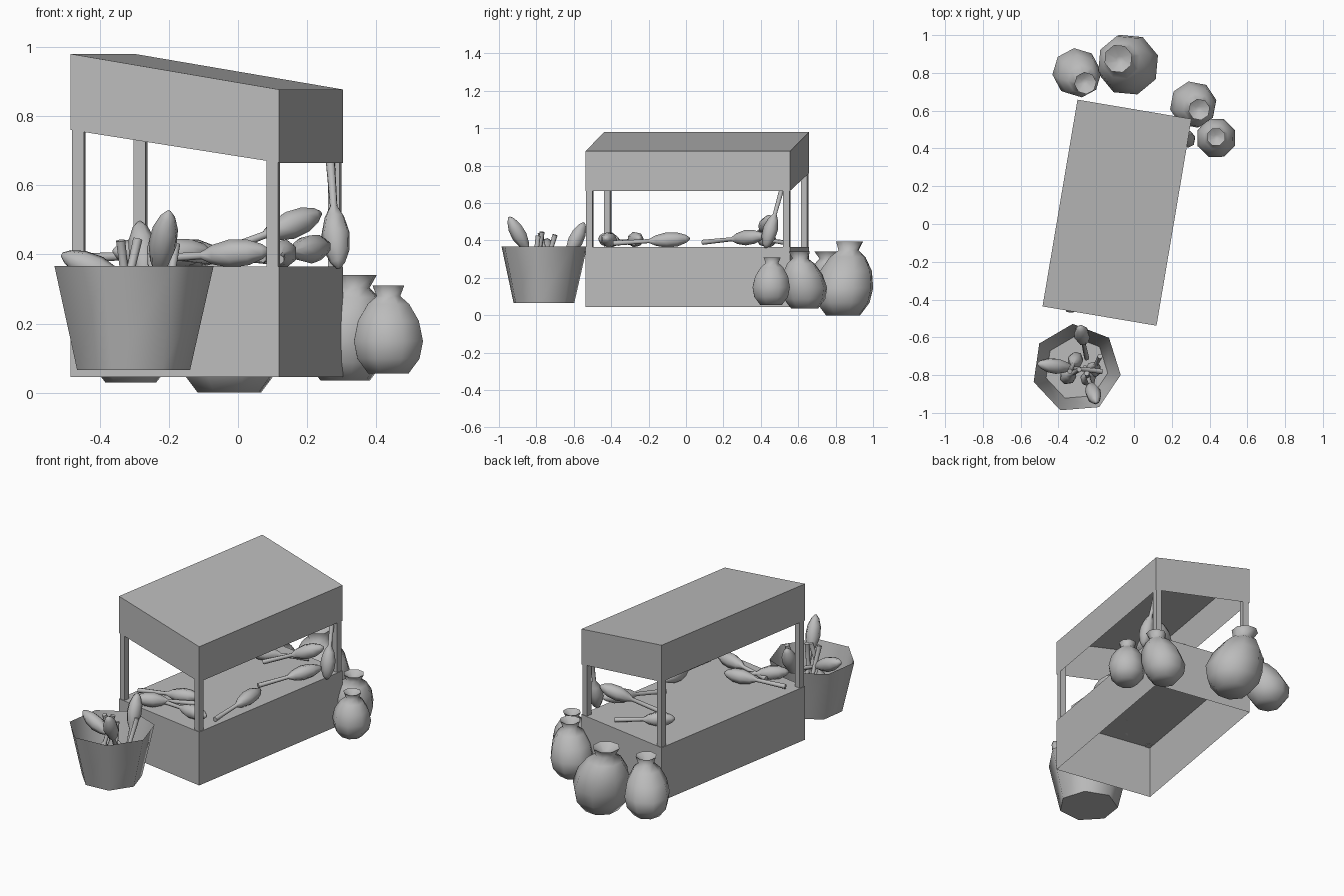
import bpy, bmesh, math
from mathutils import Matrix, Vector

if "Cube" in bpy.data.objects:
    bpy.data.objects.remove(bpy.data.objects["Cube"])

GREY = (0.5, 0.5, 0.5, 1)
mat = bpy.data.materials.new("plain grey")
mat.use_nodes = True
mat.diffuse_color = GREY
mat.node_tree.nodes["Principled BSDF"].inputs["Base Color"].default_value = GREY


def finish(bm, name, smooth=None):
    mesh = bpy.data.meshes.new(name)
    bm.to_mesh(mesh)
    bm.free()
    mesh.materials.append(mat)
    obj = bpy.data.objects.new(name, mesh)
    bpy.context.collection.objects.link(obj)
    if smooth:
        bpy.ops.object.select_all(action='DESELECT')
        obj.select_set(True)
        bpy.context.view_layer.objects.active = obj
        bpy.ops.object.shade_smooth_by_angle(angle=math.radians(smooth))
    return obj


def loft(name, rings, sides, axis=Vector((0, 0, 1)), start=0.0, cap_end=True, smooth=60):
    """Join regular polygon rings given as (centre, radius)."""
    bm = bmesh.new()
    turn = axis.to_track_quat('Z', 'Y')
    loops = []
    for centre, radius in rings:
        loop = []
        for i in range(sides):
            a = start + math.tau * i / sides
            offset = Vector((math.cos(a), math.sin(a), 0)) * radius
            loop.append(bm.verts.new(centre + turn @ offset))
        loops.append(loop)
    for low, high in zip(loops, loops[1:]):
        for i in range(sides):
            j = (i + 1) % sides
            bm.faces.new((low[i], low[j], high[j], high[i]))
    bm.faces.new(loops[0][::-1])
    if cap_end:
        bm.faces.new(loops[-1])
    return finish(bm, name, smooth)


# Stall: turned slightly about the vertical
W, L = 0.306, 0.555
stall = Matrix.Translation((-0.09, 0.06, 0)) @ Matrix.Rotation(math.radians(-9.6), 4, 'Z')


def block(name, cx, cy, hx, hy, bottom, top, open_below=False):
    """Box whose bottom and top heights are given at the -x and +x sides."""
    bm = bmesh.new()
    bmesh.ops.create_cube(bm, size=2)
    for v in bm.verts:
        heights = top if v.co.z > 0 else bottom
        z = heights[1] if v.co.x > 0 else heights[0]
        v.co = stall @ Vector((cx + v.co.x * hx, cy + v.co.y * hy, z))
    if open_below:
        bm.normal_update()
        under = [f for f in bm.faces if f.normal.z < -0.5]
        bmesh.ops.delete(bm, geom=under, context='FACES_ONLY')
    return finish(bm, name)


block("counter", 0, 0, W, L, (0.045, 0.045), (0.365, 0.365), True)
block("canopy", 0, 0, W, L, (0.76, 0.665), (0.98, 0.877), True)
for sx, side in ((-1, "right"), (1, "left")):
    for sy, end in ((-1, "front"), (1, "back")):
        top = 0.96 if sx < 0 else 0.87
        block(f"{end}_{side}_post", sx * (W - 0.021), sy * (L - 0.021),
              0.017, 0.017, (0.36, 0.36), (top, top))

# Basket: open seven-sided tub
hub = Vector((-0.305, -0.765, 0))
loft("basket", [(hub + Vector((0, 0, 0.065)), 0.168), (hub + Vector((0, 0, 0.367)), 0.237)],
     7, start=math.radians(17.5), cap_end=False)

# Sacks: bulging body, tied neck, flared mouth
SACK = [(0.58, 0), (0.9, 0.17), (1, 0.37), (0.88, 0.6), (0.6, 0.79),
        (0.34, 0.88), (0.46, 1), (0.12, 0.91)]


def sack(name, x, y, z, radius, height, lean, start):
    rings = []
    for r, t in SACK:
        shift = Vector(lean) * max(0, (t - 0.3) / 0.6)
        rings.append((Vector((x + shift.x, y + shift.y, z + t * height)), r * radius))
    loft(name, rings, 8, start=start, smooth=75)


sack("large_sack", -0.025, 0.84, 0.0, 0.165, 0.395, (-0.05, 0.03), 0.3)
sack("right_sack", -0.31, 0.81, 0.03, 0.128, 0.31, (0.045, -0.055), 0.1)
sack("left_sack", 0.31, 0.635, 0.035, 0.125, 0.305, (0.03, -0.025), 0.2)
sack("small_sack", 0.435, 0.455, 0.055, 0.108, 0.255, (0, 0.005), 0.4)

# Produce: thin stalk swelling into a pointed body
PRODUCE = [(0.014, 0), (0.011, 0.47), (0.029, 0.56), (0.042, 0.7),
           (0.038, 0.84), (0.022, 0.95), (0.006, 1)]


def produce(name, stalk, tip):
    a, b = Vector(stalk), Vector(tip)
    rings = [(a.lerp(b, t), r) for r, t in PRODUCE]
    loft(name, rings, 7, axis=(b - a).normalized(), smooth=70)


on_counter = [
    ((-0.28, -0.36, 0.385), (0.09, -0.43, 0.41)),
    ((-0.43, -0.33, 0.39), (-0.08, -0.25, 0.41)),
    ((-0.08, -0.28, 0.385), (-0.36, -0.46, 0.41)),
    ((0.12, -0.39, 0.385), (0.135, 0.02, 0.41)),
    ((0.07, 0.09, 0.39), (0.26, 0.42, 0.425)),
    ((-0.07, 0.34, 0.4), (0.24, 0.47, 0.52)),
    ((0.09, 0.545, 0.385), (-0.2, 0.39, 0.41)),
    ((0.265, 0.52, 0.7), (0.29, 0.425, 0.36)),
]
in_basket = [
    ((-0.26, -0.76, 0.19), (-0.2, -0.945, 0.525)),
    ((-0.25, -0.71, 0.16), (-0.285, -0.545, 0.495)),
    ((-0.17, -0.78, 0.25), (-0.51, -0.74, 0.4)),
    ((-0.34, -0.78, 0.44), (-0.3, -0.7, 0.1)),
    ((-0.29, -0.77, 0.445), (-0.37, -0.82, 0.1)),
    ((-0.25, -0.79, 0.425), (-0.24, -0.83, 0.09)),
    ((-0.18, -0.7, 0.43), (-0.23, -0.8, 0.1)),
]
for label, items in (("counter_produce", on_counter), ("basket_produce", in_basket)):
    for n, (stalk, tip) in enumerate(items, 1):
        produce(f"{label}_{n}", stalk, tip)
